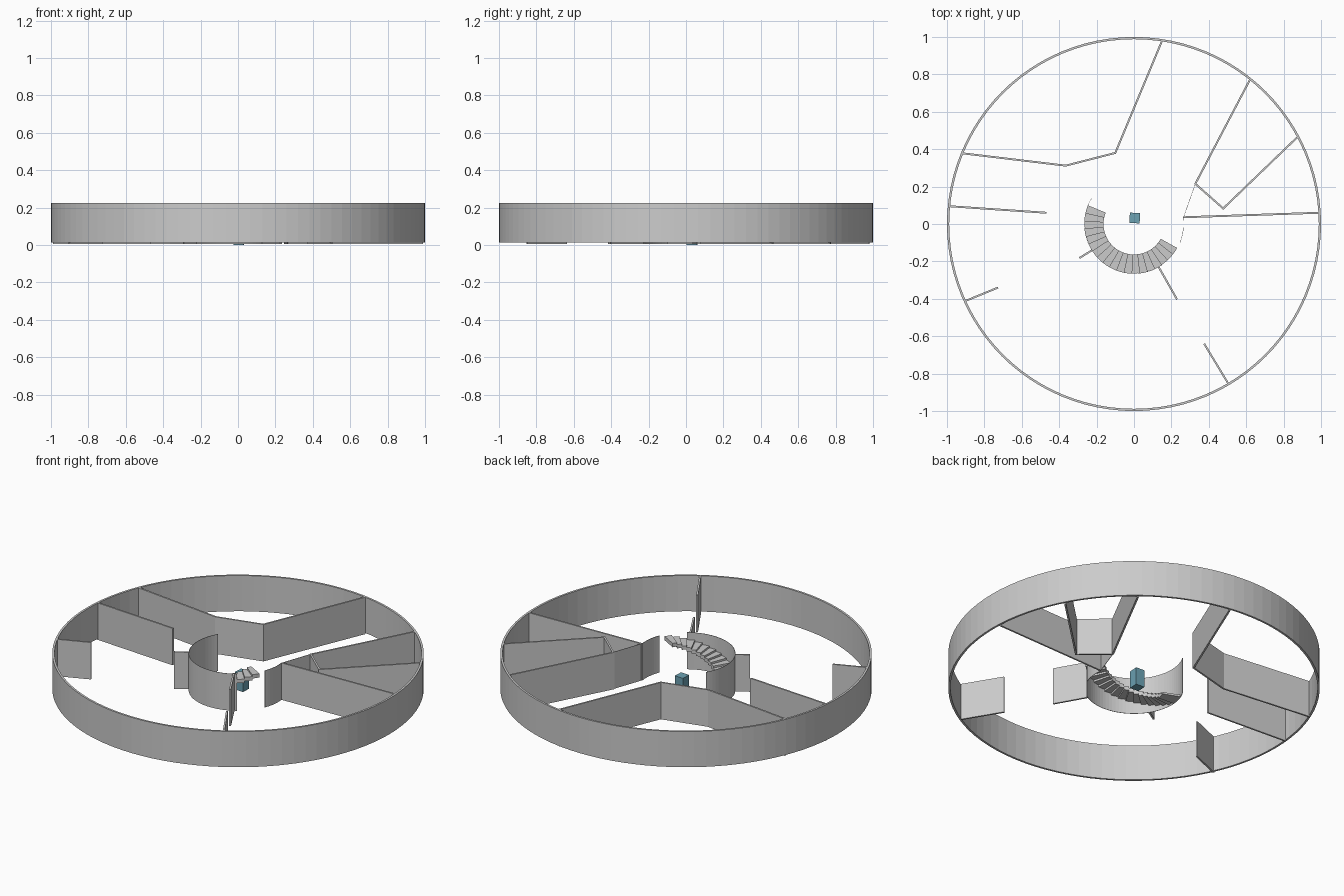
import bpy, bmesh
from math import cos, sin, radians, tau, atan2
from mathutils import Vector

if "Cube" in bpy.data.objects:
    bpy.data.objects.remove(bpy.data.objects["Cube"])

TOP, LOW, RING_LOW = 0.225, 0.006, 0.013


def make(name, bm):
    bmesh.ops.recalc_face_normals(bm, faces=bm.faces)
    me = bpy.data.meshes.new(name)
    bm.to_mesh(me)
    bm.free()
    ob = bpy.data.objects.new(name, me)
    bpy.context.collection.objects.link(ob)
    return ob


def sweep(bm, path, t, z0, z1, closed=False):
    """Wall of thickness t following a plan path, mitred at corners."""
    pts = [Vector(p) for p in path]
    n = len(pts)
    rows = []
    for i, p in enumerate(pts):
        a = pts[i - 1] if (i > 0 or closed) else None
        b = pts[(i + 1) % n] if (i < n - 1 or closed) else None
        dirs = [d.normalized() for d in ([p - a] if a else []) + ([b - p] if b else [])]
        norms = [Vector((-d.y, d.x)) for d in dirs]
        m = sum(norms, Vector((0, 0))).normalized()
        m = m * (t / 2 / max(0.3, m.dot(norms[0])))
        l, r = p + m, p - m
        rows.append([bm.verts.new((q.x, q.y, z)) for q, z in
                     ((l, z0), (r, z0), (r, z1), (l, z1))])
    for i in range(n if closed else n - 1):
        A, B = rows[i], rows[(i + 1) % n]
        for k in range(4):
            bm.faces.new((A[k], A[(k + 1) % 4], B[(k + 1) % 4], B[k]))
    if not closed:
        bm.faces.new(rows[0])
        bm.faces.new(rows[-1])


def arc(r, a0, a1, n):
    return [(r * cos(radians(a0 + (a1 - a0) * i / n)),
             r * sin(radians(a0 + (a1 - a0) * i / n))) for i in range(n + 1)]


def wall(name, path, t=0.010, z0=LOW, closed=False):
    bm = bmesh.new()
    sweep(bm, path, t, z0, TOP, closed)
    return make(name, bm)


# Round outer wall
wall("outer_wall", arc(0.994, 0, 360, 96)[:-1], 0.012, RING_LOW, True)

# Interior partitions
partitions = {
    "back_room_wall": [(0.15, 0.98), (-0.10, 0.38), (-0.365, 0.312), (-0.918, 0.378)],
    "right_room_wall": [(0.62, 0.772), (0.328, 0.215), (0.477, 0.083), (0.872, 0.463)],
    "right_partition": [(0.265, 0.036), (0.99, 0.06)],
    "left_partition": [(-0.988, 0.095), (-0.468, 0.06)],
    "front_left_stub": [(-0.905, -0.413), (-0.727, -0.34)],
    "front_right_stub": [(0.502, -0.85), (0.375, -0.64)],
    "stair_stub_front": [(0.132, -0.23), (0.23, -0.403)],
    "stair_stub_left": [(-0.224, -0.14), (-0.292, -0.182)],
}
for name, path in partitions.items():
    wall(name, path)

# Thin curved stairwell walls and connecting panel
wall("stairwell_wall", arc(0.265, 149, 304, 36), 0.002)
wall("stairwell_wall_right", arc(0.265, 338, 368, 8), 0.002)
wall("connecting_panel", [(0.265, 0.036), (0.328, 0.215)], 0.002)

# Spiral stair rising counter-clockwise
STEPS, A0, A1 = 19, 158, 331
bm = bmesh.new()
for i in range(STEPS):
    step = (A1 - A0) / STEPS
    a = A0 + step * i
    z = LOW + (TOP - LOW) * (i + 1) / (STEPS + 1)
    inner = arc(0.163, a, a + step, 2)
    outer = arc(0.264, a, a + step, 2)
    plan = inner + outer[::-1]
    lo = [bm.verts.new((x, y, max(LOW, z - 0.023))) for x, y in plan]
    hi = [bm.verts.new((x, y, z)) for x, y in plan]
    bm.faces.new(lo[::-1])
    bm.faces.new(hi)
    for k in range(len(plan)):
        j = (k + 1) % len(plan)
        bm.faces.new((lo[k], lo[j], hi[j], hi[k]))
make("spiral_stair", bm)

# Blue block in the middle
bpy.ops.mesh.primitive_cube_add(size=1, location=(0.004, 0.032, 0.052),
                                rotation=(0, 0, radians(-3)))
block = bpy.context.object
block.name = "centre_block"
block.scale = (0.055, 0.055, 0.104)
mat = bpy.data.materials.new("blue")
mat.diffuse_color = (0.15, 0.36, 0.45, 1)
mat.use_nodes = True
mat.node_tree.nodes["Principled BSDF"].inputs["Base Color"].default_value = mat.diffuse_color
block.data.materials.append(mat)
